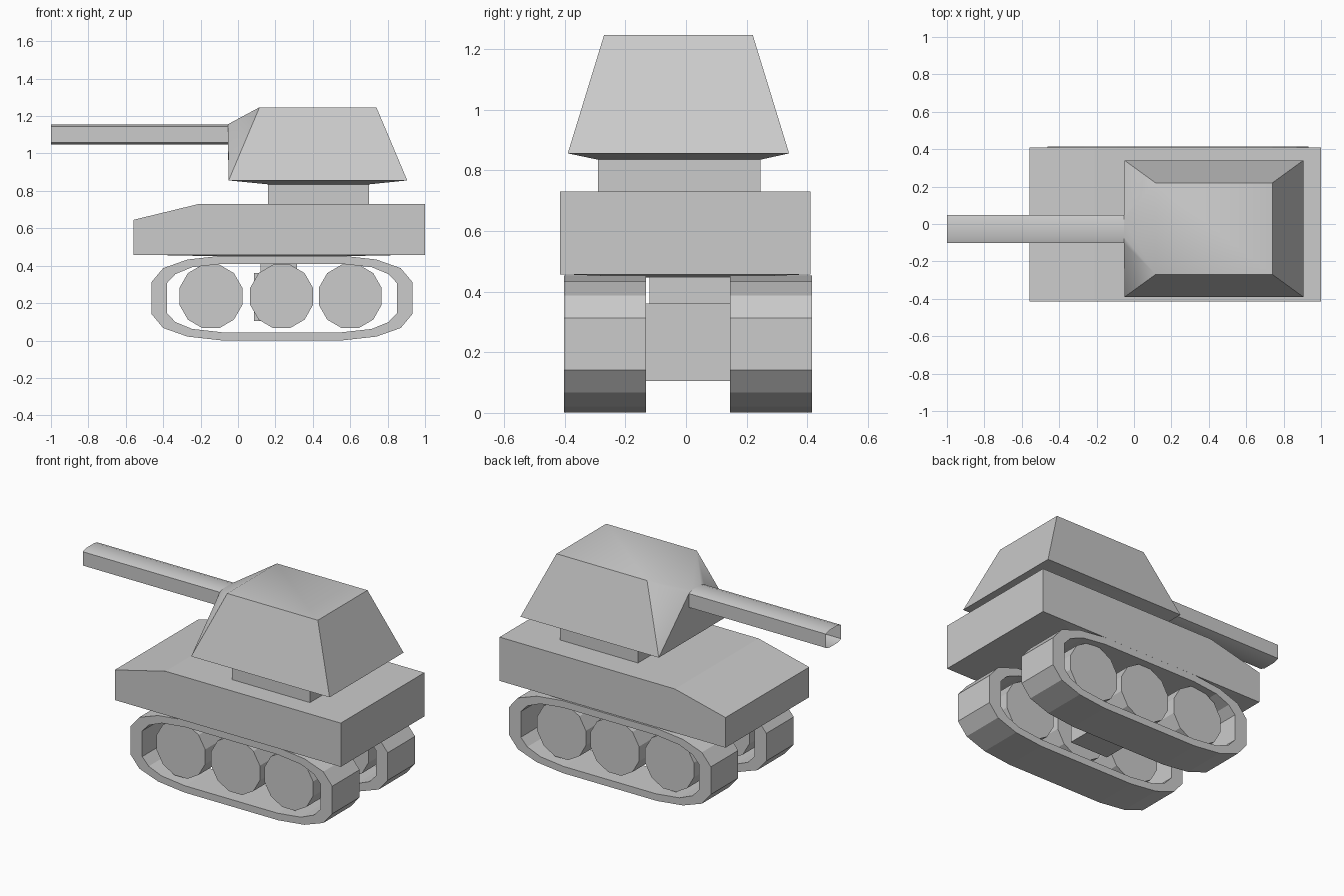
import bpy, bmesh, math

if "Cube" in bpy.data.objects:
    bpy.data.objects.remove(bpy.data.objects["Cube"])


def make_object(name, bm):
    bmesh.ops.recalc_face_normals(bm, faces=bm.faces[:])
    me = bpy.data.meshes.new(name)
    bm.to_mesh(me)
    bm.free()
    ob = bpy.data.objects.new(name, me)
    bpy.context.collection.objects.link(ob)
    return ob


def loop_strip(bm, a, b):
    for i in range(len(a)):
        j = (i + 1) % len(a)
        bm.faces.new((a[i], a[j], b[j], b[i]))


def extrude_xz(name, outline, y0, y1, hole=None):
    """Extrude an x/z outline along y, optionally with a matching inner loop."""
    bm = bmesh.new()
    ring = lambda pts, y: [bm.verts.new((x, y, z)) for x, z in pts]
    a, b = ring(outline, y0), ring(outline, y1)
    loop_strip(bm, a, b)
    if hole:
        c, d = ring(hole, y0), ring(hole, y1)
        loop_strip(bm, c, d)
        loop_strip(bm, a, c)
        loop_strip(bm, b, d)
    else:
        bm.faces.new(a)
        bm.faces.new(b)
    return make_object(name, bm)


def box(name, x0, x1, y0, y1, z0, z1):
    return extrude_xz(name, [(x0, z0), (x1, z0), (x1, z1), (x0, z1)], y0, y1)


def hull_of_rects(name, rects, extra=()):
    """Convex solid around flat rectangles (x0, x1, y0, y1, z) and extra points."""
    bm = bmesh.new()
    for x0, x1, y0, y1, z in rects:
        for x in (x0, x1):
            for y in (y0, y1):
                bm.verts.new((x, y, z))
    for p in extra:
        bm.verts.new(p)
    bmesh.ops.convex_hull(bm, input=bm.verts[:])
    bmesh.ops.dissolve_limit(bm, angle_limit=0.01, verts=bm.verts[:], edges=bm.edges[:])
    return make_object(name, bm)


def four_way(quarter, cx, cz):
    """Mirror a quarter outline into a closed loop."""
    q, r = quarter, quarter[::-1]
    return ([(cx + x, cz + z) for x, z in q] + [(cx - x, cz + z) for x, z in r]
            + [(cx - x, cz - z) for x, z in q] + [(cx + x, cz - z) for x, z in r])


# Hull with sloped front deck, and shallow belly taper
extrude_xz("hull", [(-0.56, 0.457), (1.0, 0.457), (1.0, 0.73), (-0.21, 0.73), (-0.56, 0.645)],
           -0.415, 0.41)
hull_of_rects("belly_taper", [(-0.43, 0.87, -0.405, 0.405, 0.457),
                              (0.12, 0.315, -0.12, 0.145, 0.446)])

# Undercarriage between the tracks
box("axle_block", 0.085, 0.345, -0.132, 0.145, 0.105, 0.36)
box("axle_mount", 0.12, 0.315, -0.12, 0.145, 0.36, 0.446)

# Tracks with slightly recessed wheels
outer = four_way([(0.697, 0.086), (0.635, 0.16), (0.505, 0.206), (0.325, 0.226)], 0.235, 0.227)
inner = four_way([(0.615, 0.080), (0.57, 0.128), (0.48, 0.165), (0.32, 0.183)], 0.235, 0.227)
for side, y0, y1 in (("right", -0.402, -0.132), ("left", 0.145, 0.415)):
    extrude_xz(f"{side}_track", outer, y0, y1, inner)
    for n, cx in enumerate((-0.145, 0.233, 0.60)):
        angles = [math.radians(15 + 30 * i) for i in range(12)]
        pts = [(cx + 0.174 * math.cos(t), 0.236 + 0.176 * math.sin(t)) for t in angles]
        extrude_xz(f"{side}_wheel_{n + 1}", pts, y0 + 0.045, y1 - 0.045)

# Turret on its neck, front faces running into the barrel root
box("turret_neck", 0.16, 0.70, -0.29, 0.245, 0.73, 0.835)
barrel_section = four_way([(0.075, 0.043), (0.042, 0.054)], -0.027, 1.102)
turret = hull_of_rects("turret", [(0.16, 0.70, -0.29, 0.245, 0.835),
                                  (-0.05, 0.905, -0.39, 0.34, 0.856),
                                  (0.115, 0.74, -0.27, 0.22, 1.247)],
                       [(-0.054, y, z) for y, z in barrel_section])

# Gun barrel: open tube
bm = bmesh.new()
loop_strip(bm, *[[bm.verts.new((x, y, z)) for y, z in barrel_section] for x in (-1.0, -0.054)])
barrel = make_object("gun_barrel", bm)

# Soften only the shallow edges of turret front and barrel
for ob in (turret, barrel):
    ob.select_set(True)
bpy.context.view_layer.objects.active = barrel
bpy.ops.object.shade_smooth_by_angle(angle=math.radians(35))
